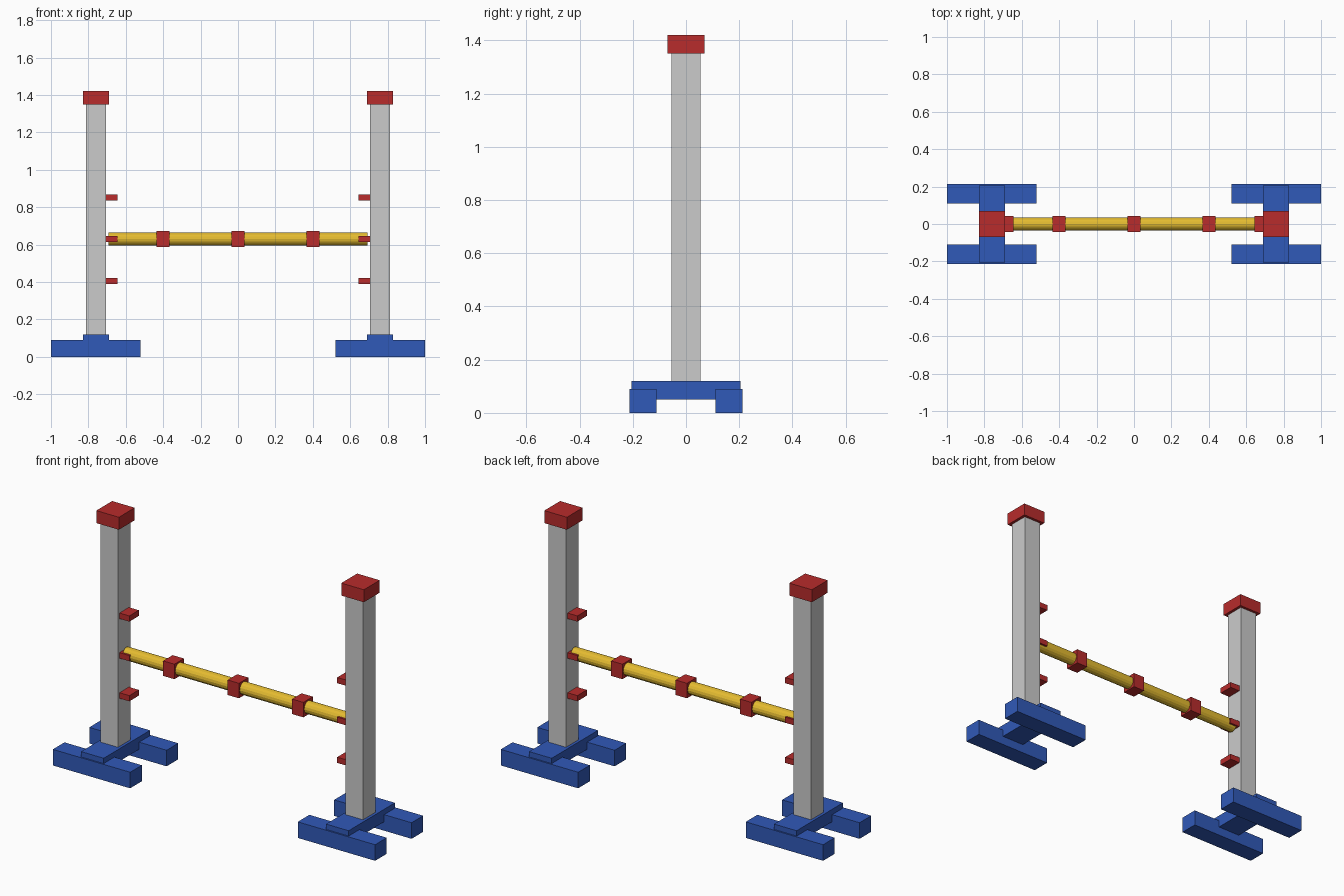
import bpy
import math

if "Cube" in bpy.data.objects:
    bpy.data.objects.remove(bpy.data.objects["Cube"])


def material(name, rgb):
    m = bpy.data.materials.new(name)
    m.diffuse_color = (*rgb, 1)
    m.use_nodes = True
    m.node_tree.nodes["Principled BSDF"].inputs["Base Color"].default_value = m.diffuse_color
    return m


BLUE = material("blue", (0.03, 0.10, 0.48))
RED = material("red", (0.48, 0.025, 0.025))
YELLOW = material("yellow", (0.78, 0.50, 0.03))


def box(name, x, y, z, mat=None):
    """Box from (min, max) ranges on each axis."""
    r = [sorted(v) for v in (x, y, z)]
    bpy.ops.mesh.primitive_cube_add(size=1, location=[(a + b) / 2 for a, b in r])
    o = bpy.context.object
    o.name = name
    o.scale = [b - a for a, b in r]
    bpy.ops.object.transform_apply(location=False, rotation=False, scale=True)
    if mat:
        o.data.materials.append(mat)
    return o


POLE_Z = 0.63

for side, s in (("left", -1), ("right", 1)):
    # Base: two runners joined by a crosspiece
    for end, e in (("front", -1), ("back", 1)):
        box(f"{side}_{end}_foot", (s * 0.52, s * 1.0), (e * 0.11, e * 0.213), (0, 0.09), BLUE)
    box(f"{side}_base_crosspiece", (s * 0.69, s * 0.83), (-0.205, 0.205), (0.05, 0.12), BLUE)

    # Upright post and cap
    box(f"{side}_post", (s * 0.706, s * 0.814), (-0.055, 0.055), (0.12, 1.35))
    box(f"{side}_post_cap", (s * 0.69, s * 0.83), (-0.07, 0.07), (1.35, 1.42), RED)

    # Pole rests on the inner face
    for i, z in enumerate((0.405, POLE_Z, 0.852)):
        box(f"{side}_pole_rest_{i + 1}", (s * 0.645, s * 0.708), (-0.042, 0.042),
            (z - 0.016, z + 0.016), RED)

# Horizontal jump pole
bpy.ops.mesh.primitive_cylinder_add(vertices=16, radius=0.035, depth=1.385,
                                    location=(0, 0, POLE_Z), rotation=(0, math.pi / 2, 0))
pole = bpy.context.object
pole.name = "pole"
pole.data.materials.append(YELLOW)

# Square bands around the pole
for i, x in enumerate((-0.4, 0, 0.4)):
    box(f"pole_band_{i + 1}", (x - 0.035, x + 0.035), (-0.042, 0.042),
        (POLE_Z - 0.042, POLE_Z + 0.042), RED)
